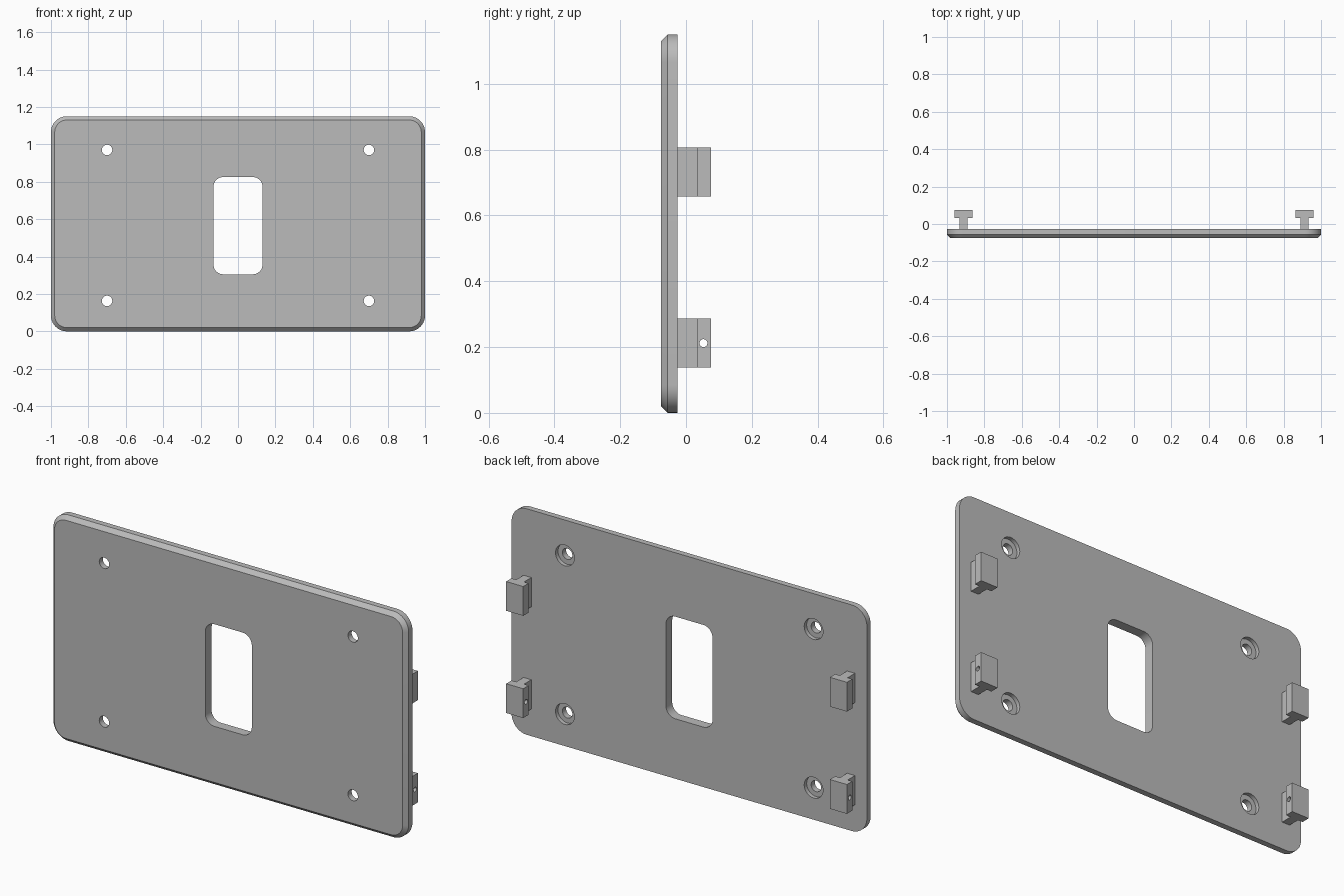
import bpy, bmesh, math
from mathutils import Vector

cube = bpy.data.objects.get("Cube")
if cube:
    bpy.data.objects.remove(cube, do_unlink=True)

grey = bpy.data.materials.new("plain grey")
grey.use_nodes = True
colour = (0.5, 0.5, 0.5, 1)
grey.diffuse_color = colour
grey.node_tree.nodes["Principled BSDF"].inputs["Base Color"].default_value = colour


def loft(name, rings):
    """Closed solid through a stack of rings with equal point counts."""
    bm = bmesh.new()
    loops = [[bm.verts.new(p) for p in ring] for ring in rings]
    n = len(loops[0])
    for a, b in zip(loops, loops[1:]):
        for i in range(n):
            j = (i + 1) % n
            bm.faces.new((a[i], a[j], b[j], b[i]))
    bm.faces.new(loops[0])
    bm.faces.new(loops[-1])
    bmesh.ops.recalc_face_normals(bm, faces=bm.faces)
    mesh = bpy.data.meshes.new(name)
    bm.to_mesh(mesh)
    bm.free()
    mesh.materials.append(grey)
    obj = bpy.data.objects.new(name, mesh)
    bpy.context.collection.objects.link(obj)
    return obj


def rounded(half_w, half_h, radius, y, cz, steps=10):
    """Rounded rectangle ring in the XZ plane."""
    ring = []
    for q, (sx, sz) in enumerate([(1, 1), (-1, 1), (-1, -1), (1, -1)]):
        for k in range(steps + 1):
            a = math.pi / 2 * (q + k / steps)
            ring.append((sx * (half_w - radius) + radius * math.cos(a), y,
                         cz + sz * (half_h - radius) + radius * math.sin(a)))
    return ring


def cylinder(centre, axis, radius, length):
    u = axis.orthogonal().normalized()
    v = axis.cross(u)
    angles = [math.tau * i / 32 for i in range(32)]
    return loft("cutter", [
        [centre + axis * s * length / 2 + radius * (u * math.cos(a) + v * math.sin(a)) for a in angles]
        for s in (-1, 1)])


def cut(target, cutter):
    cutter.hide_render = True
    mod = target.modifiers.new("cut", "BOOLEAN")
    mod.operation, mod.solver, mod.object = "DIFFERENCE", "EXACT", cutter
    bpy.context.view_layer.objects.active = target
    bpy.ops.object.modifier_apply(modifier=mod.name)
    bpy.data.objects.remove(cutter, do_unlink=True)


def finish(obj):
    bpy.ops.object.select_all(action="DESELECT")
    obj.select_set(True)
    bpy.context.view_layer.objects.active = obj
    bpy.ops.object.shade_smooth_by_angle(angle=math.radians(30))


X, Y = Vector((1, 0, 0)), Vector((0, 1, 0))
BACK, FRONT, BEVEL, MID = -0.026, -0.076, 0.02, 0.575

# Face plate with a chamfered front rim
plate = loft("face_plate", [
    rounded(1, MID, 0.085, BACK, MID),
    rounded(1, MID, 0.085, FRONT + BEVEL, MID),
    rounded(1 - BEVEL, MID - BEVEL, 0.085 - BEVEL, FRONT, MID)])

# Central window
cut(plate, loft("cutter", [rounded(0.131, 0.26, 0.052, y, 0.565) for y in (-0.2, 0.1)]))

# Screw holes, counterbored from the back
for x in (-0.7, 0.7):
    for z in (0.163, 0.97):
        cut(plate, cylinder(Vector((x, 0, z)), Y, 0.028, 0.4))
        cut(plate, cylinder(Vector((x, BACK, z)), Y, 0.053, 0.04))
finish(plate)

# T-shaped clips on the back; the lower pair has a pin hole
STEM, HEAD, STEP, END = 0.022, 0.048, 0.033, 0.076
half = [(STEM, BACK), (STEM, STEP), (HEAD, STEP), (HEAD, END)]
profile = half + [(-x, y) for x, y in reversed(half)]
for side, cx in (("left", 0.911), ("right", -0.911)):
    for level, z in (("lower", 0.138), ("upper", 0.658)):
        clip = loft(f"{level}_{side}_clip",
                    [[(cx + x, y, h) for x, y in profile] for h in (z, z + 0.149)])
        if level == "lower":
            cut(clip, cylinder(Vector((cx, 0.053, z + 0.074)), X, 0.012, 0.3))
        finish(clip)
